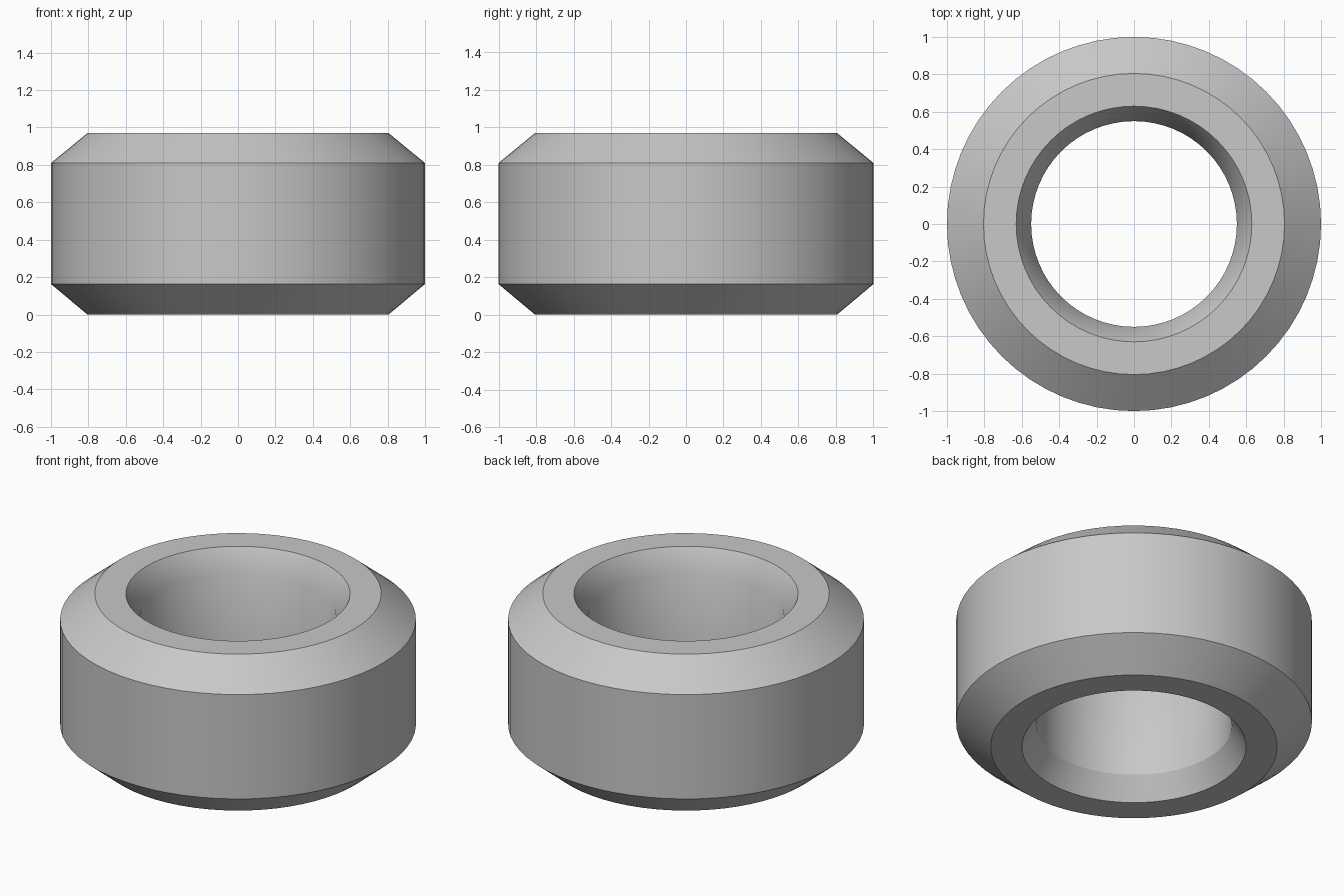
import bpy
import bmesh
import math

SEGMENTS = 64

cube = bpy.data.objects.get("Cube")
if cube:
    bpy.data.objects.remove(cube, do_unlink=True)

# Plain grey finish
grey = bpy.data.materials.new("plain grey")
grey.use_nodes = True
colour = (0.58, 0.58, 0.58, 1)
grey.diffuse_color = colour
grey.node_tree.nodes["Principled BSDF"].inputs["Base Color"].default_value = colour

# Closed cross-section (radius, height), chamfered outside and in the bore
profile = [(0.63, 0), (0.805, 0), (1, 0.163), (1, 0.81),
           (0.805, 0.97), (0.63, 0.97), (0.55, 0.835), (0.55, 0.135)]

# Sweep the cross-section around the z axis
bm = bmesh.new()
rings = []
for radius, height in profile:
    ring = []
    for i in range(SEGMENTS):
        a = math.tau * i / SEGMENTS
        ring.append(bm.verts.new((radius * math.cos(a), radius * math.sin(a), height)))
    rings.append(ring)
for k, ring in enumerate(rings):
    above = rings[(k + 1) % len(rings)]
    for i in range(SEGMENTS):
        j = (i + 1) % SEGMENTS
        bm.faces.new((ring[i], ring[j], above[j], above[i]))
bmesh.ops.recalc_face_normals(bm, faces=bm.faces)

# Crisp rims, with a soft transition only at the upper bore edge
for face in bm.faces:
    face.smooth = True
for k, ring in enumerate(rings):
    if k != 6:
        for i in range(SEGMENTS):
            bm.edges.get((ring[i], ring[(i + 1) % SEGMENTS])).smooth = False

mesh = bpy.data.meshes.new("chamfered_ring")
bm.to_mesh(mesh)
bm.free()
mesh.materials.append(grey)
bpy.context.collection.objects.link(bpy.data.objects.new("chamfered_ring", mesh))
